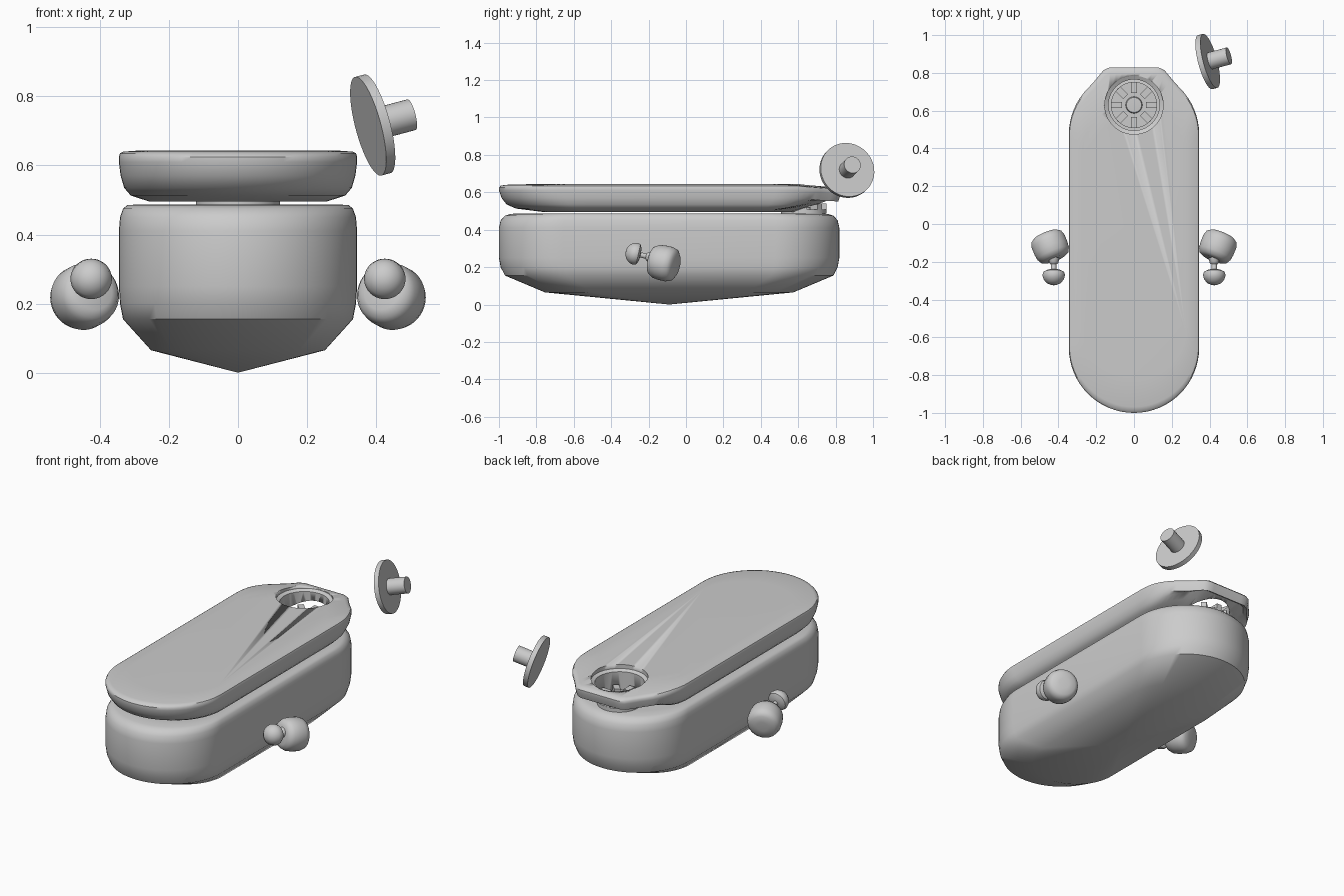
import bpy, bmesh, math
from mathutils import Vector, Matrix

if "Cube" in bpy.data.objects:
    bpy.data.objects.remove(bpy.data.objects["Cube"])

CY, HX, HY = -0.09, 0.345, 0.91      # stadium plan: centre y and half sizes


def finish(name, bm, angle=40):
    bmesh.ops.recalc_face_normals(bm, faces=bm.faces[:])
    me = bpy.data.meshes.new(name)
    bm.to_mesh(me)
    bm.free()
    ob = bpy.data.objects.new(name, me)
    bpy.context.collection.objects.link(ob)
    bpy.ops.object.select_all(action='DESELECT')
    ob.select_set(True)
    bpy.context.view_layer.objects.active = ob
    bpy.ops.object.shade_smooth_by_angle(angle=math.radians(angle))
    return ob


def stadium(n=32):
    pts = []
    for end in (1, -1):
        for i in range(n + 1):
            a = math.pi * i / n + (0 if end == 1 else math.pi)
            pts.append((HX * math.cos(a), HX * math.sin(a) + end * (HY - HX)))
    return pts


def loft(name, profile, tip=None, back_lip=False):
    """Stack scaled stadium rings; profile is (scale, z)."""
    bm = bmesh.new()
    rings = []
    for s, z in profile:
        ring = []
        for x, y in stadium():
            zz = z
            if back_lip and y > 0.5:
                # squared, slightly lifted back edge
                if abs(x) < 0.22:
                    y = max(y, 0.918 - 1.2 * max(0, abs(x) - 0.15))
                f = min(1, max(0, (y - 0.68) / 0.2))
                if s > 0.85:
                    zz += f * (0.035 if z < 0.56 else -0.018)
            ring.append(bm.verts.new((x * s, y * s + CY, zz)))
        rings.append(ring)
    n = len(rings[0])
    for a, b in zip(rings, rings[1:]):
        for i in range(n):
            j = (i + 1) % n
            bm.faces.new((a[i], a[j], b[j], b[i]))
    bm.faces.new(rings[-1])
    if tip:
        t = bm.verts.new(tip)
        for i in range(n):
            bm.faces.new((rings[0][i], rings[0][(i + 1) % n], t))
    else:
        bm.faces.new(rings[0])
    return finish(name, bm)


def lathe(name, profile, centre, axis, seg=40, angle=40):
    """Spin (radius, height) points about an axis through centre."""
    bm = bmesh.new()
    vs = [bm.verts.new((r, 0, h)) for r, h in profile]
    es = [bm.edges.new(p) for p in zip(vs, vs[1:])]
    bmesh.ops.spin(bm, geom=vs + es, cent=(0, 0, 0), axis=(0, 0, 1),
                   angle=2 * math.pi, steps=seg)
    bmesh.ops.remove_doubles(bm, verts=bm.verts[:], dist=1e-5)
    rot = Vector((0, 0, 1)).rotation_difference(Vector(axis)).to_matrix().to_4x4()
    bm.transform(Matrix.Translation(centre) @ rot)
    return finish(name, bm, angle)


# lower body with a shallow pointed underside
loft("body", [(0.73, 0.065), (0.965, 0.155), (0.99, 0.2), (1, 0.25), (1, 0.41),
              (0.99, 0.45), (0.965, 0.475), (0.93, 0.485), (0.85, 0.487)],
     tip=(0, CY, 0))

# lid with a stepped round opening
lid = loft("lid", [(0.74, 0.495), (0.9, 0.513), (0.955, 0.535), (0.985, 0.57),
                   (1, 0.61), (1, 0.625), (0.99, 0.635), (0.965, 0.64), (0.8, 0.644)],
           back_lip=True)
HOLE = (0, 0.63, 0)
cutter = lathe("opening_cutter", [(0, 0.47), (0.135, 0.47), (0.135, 0.61),
                                  (0.155, 0.62), (0.155, 0.7), (0, 0.7)], HOLE, (0, 0, 1), 48)
cutter.hide_render = True
mod = lid.modifiers.new("opening", 'BOOLEAN')
mod.object, mod.operation, mod.solver = cutter, 'DIFFERENCE', 'EXACT'
bpy.context.view_layer.objects.active = lid
bpy.ops.object.modifier_apply(modifier=mod.name)
bpy.data.objects.remove(cutter)

# round grille plate with eight radial tabs
lathe("grille_plate", [(0, 0.486), (0.122, 0.486), (0.122, 0.508), (0, 0.508)],
      HOLE, (0, 0, 1), 48)
lathe("grille_hub", [(0, 0.505), (0.045, 0.505), (0.04, 0.52), (0, 0.522)], HOLE, (0, 0, 1))
bm = bmesh.new()
for k in range(8):
    m = (Matrix.Translation((0, 0.63, 0.52)) @ Matrix.Rotation(k * math.pi / 4, 4, 'Z')
         @ Matrix.Translation((0.092, 0, 0)) @ Matrix.Diagonal((0.058, 0.034, 0.04, 1)))
    bmesh.ops.create_cube(bm, size=1, matrix=m)
finish("grille_tabs", bm)

# side knobs: rounded barrel, thin neck and mushroom cap on each side
for side, label in ((1, "right"), (-1, "left")):
    lathe(label + "_barrel",
          [(0, -0.072), (0.055, -0.072), (0.078, -0.062), (0.09, -0.04), (0.094, -0.01),
           (0.094, 0.03), (0.086, 0.056), (0.066, 0.07), (0.03, 0.074), (0, 0.074)],
          (side * 0.443, -0.12, 0.222), (side * 0.37, 0.9, -0.2))
    lathe(label + "_cap",
          [(0, -0.085), (0.03, -0.075), (0.024, -0.05), (0.014, -0.042), (0.014, -0.012),
           (0.035, -0.01), (0.055, 0.0), (0.06, 0.016), (0.054, 0.038), (0.038, 0.057),
           (0.018, 0.067), (0, 0.069)],
          (side * 0.425, -0.255, 0.268), (0, -0.97, 0.22))

# floating disc with a short stem
AX = (0.935, 0.25, 0.25)
lathe("disc", [(0, -0.014), (0.148, -0.014), (0.148, 0.014), (0, 0.014)],
      (0.39, 0.86, 0.717), AX, 48)
lathe("disc_stem", [(0, 0), (0.046, 0), (0.046, 0.12), (0, 0.12)],
      (0.39, 0.86, 0.717), AX, 32)
